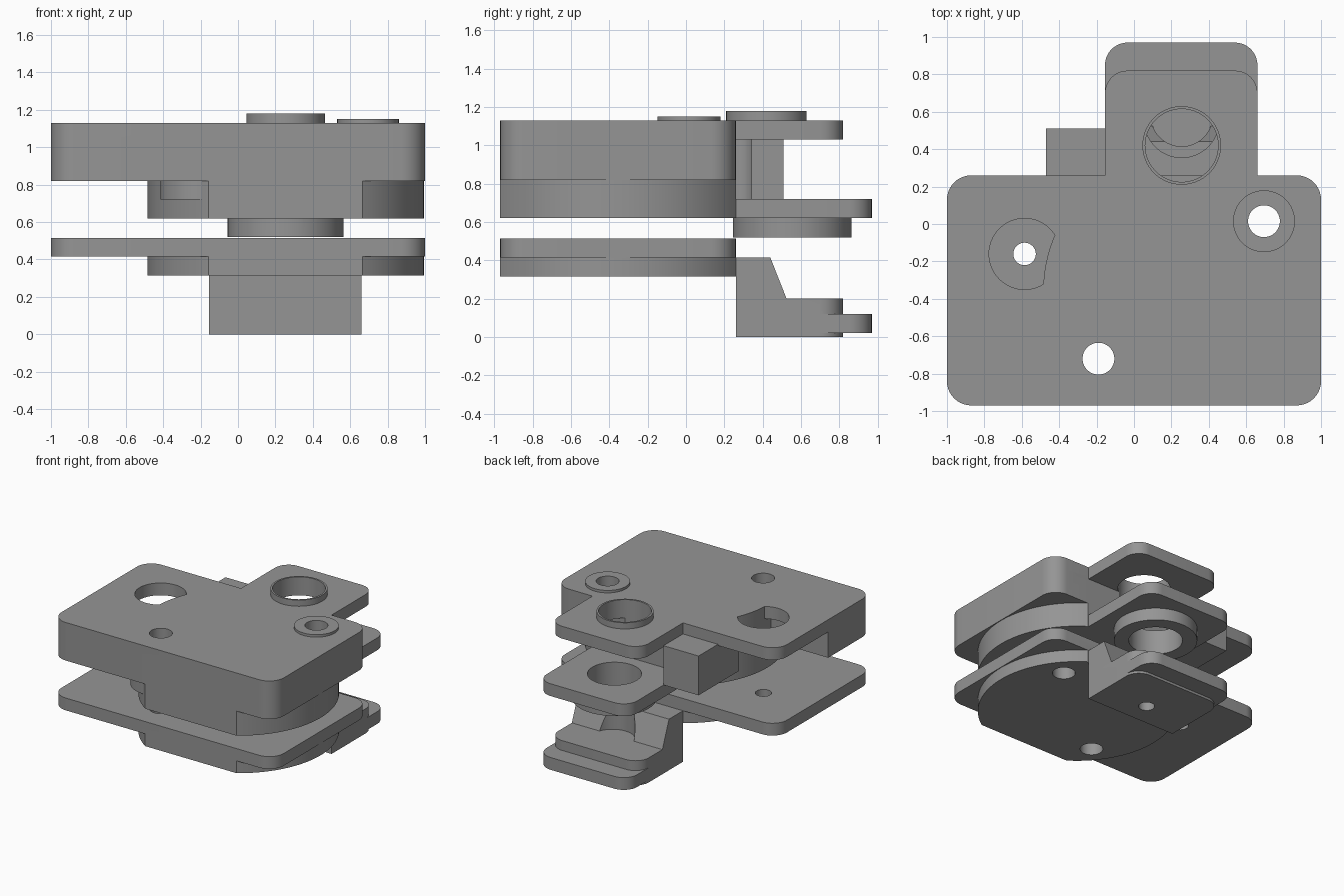
import bpy, bmesh, math

if "Cube" in bpy.data.objects:
    bpy.data.objects.remove(bpy.data.objects["Cube"])

grey = bpy.data.materials.new("grey")
grey.diffuse_color = (0.3, 0.3, 0.3, 1)
grey.use_nodes = True
grey.node_tree.nodes["Principled BSDF"].inputs["Base Color"].default_value = grey.diffuse_color


def arc(cx, cy, r, a0, a1, n):
    return [(cx + r * math.cos(math.radians(a0 + (a1 - a0) * i / n)),
             cy + r * math.sin(math.radians(a0 + (a1 - a0) * i / n))) for i in range(n + 1)]


def prism(name, pts, lo, hi, axis="z"):
    """Extrude a counter-clockwise outline; axis x reads the points as (y, z)."""
    bm = bmesh.new()
    place = (lambda p, h: (p[0], p[1], h)) if axis == "z" else (lambda p, h: (h, p[0], p[1]))
    face = bm.faces.new([bm.verts.new(place(p, lo)) for p in pts])
    ext = bmesh.ops.extrude_face_region(bm, geom=[face])
    move = (0, 0, hi - lo) if axis == "z" else (hi - lo, 0, 0)
    bmesh.ops.translate(bm, vec=move, verts=[v for v in ext["geom"] if isinstance(v, bmesh.types.BMVert)])
    bmesh.ops.recalc_face_normals(bm, faces=bm.faces)
    me = bpy.data.meshes.new(name)
    bm.to_mesh(me)
    bm.free()
    ob = bpy.data.objects.new(name, me)
    bpy.context.collection.objects.link(ob)
    me.materials.append(grey)
    return ob


def rounded(x0, x1, y0, y1, r, corners=(1, 1, 1, 1)):
    """Rectangle outline; corners are back right, back left, front left, front right."""
    pts = []
    for i, (x, y, sx, sy) in enumerate([(x1, y1, -1, -1), (x0, y1, 1, -1), (x0, y0, 1, 1), (x1, y0, -1, 1)]):
        pts += arc(x + sx * r, y + sy * r, r, 90 * i, 90 * i + 90, 10) if corners[i] else [(x, y)]
    return pts


def cyl(name, x, y, r, lo, hi, n=64):
    return prism(name, arc(x, y, r, 0, 360, n)[:-1], lo, hi)


def combine(ob, others, op):
    for other in others:
        bpy.context.view_layer.objects.active = ob
        m = ob.modifiers.new(op, "BOOLEAN")
        m.operation, m.solver, m.object = op, "EXACT", other
        bpy.ops.object.modifier_apply(modifier=m.name)
        bpy.data.objects.remove(other)


def finish(ob):
    bpy.ops.object.select_all(action="DESELECT")
    ob.select_set(True)
    bpy.context.view_layer.objects.active = ob
    bpy.ops.object.shade_smooth_by_angle(angle=math.radians(25))


# Shared outlines
PLATE = rounded(-1, 1, -0.97, 0.26, 0.13)
TX0, TX1 = -0.155, 0.66
CX, CY, R = 0.255, -0.355, 0.74
A = math.degrees(math.asin(0.615 / R))
DRUM = arc(CX, CY, R, -A, A, 40) + arc(CX, CY, R, 180 - A, 180 + A, 40)
BACK = (1, 1, 0, 0)


def tab(name, y1, lo, hi, y0=0.1):
    return prism(name, rounded(TX0, TX1, y0, y1, 0.12, BACK), lo, hi)


# Upper housing: top plate, thick skirt, clipped drum, tabs and bosses
upper = prism("upper_housing", PLATE, 1.03, 1.13)
skirt = prism("skirt", PLATE, 0.82, 1.05)
relief = prism("relief", rounded(-1.2, -0.2, -0.40, 0.6, 0.1, (0, 0, 0, 0)), 0.7, 1.03)
combine(skirt, [relief], "DIFFERENCE")
combine(upper, [
    skirt,
    prism("drum", DRUM, 0.62, 1.06),
    tab("top_tab", 0.82, 1.03, 1.13),
    tab("middle_tab", 0.97, 0.62, 0.72, 0.2),
    prism("side_block", rounded(-0.47, TX0, -0.05, 0.51, 0.1, (0, 0, 0, 0)), 0.72, 1.04),
    cyl("post_boss", -0.19, -0.72, 0.225, 0.72, 0.85),
    cyl("middle_collar", CX, 0.555, 0.31, 0.52, 0.65),
    cyl("top_collar", CX, 0.42, 0.21, 1.08, 1.18),
    cyl("small_collar", 0.695, 0.015, 0.165, 1.08, 1.15),
], "UNION")
# Round window, stopped by the drum wall
window = cyl("window", -0.585, -0.16, 0.19, 0.7, 1.3)
combine(window, [prism("window_stop", DRUM, 0.6, 1.4)], "DIFFERENCE")
combine(upper, [
    window,
    cyl("cut", -0.19, -0.72, 0.085, 0.4, 1.4),
    cyl("cut", 0.695, 0.015, 0.085, 0.4, 1.4),
    cyl("cut", CX, 0.42, 0.195, 0.9, 1.4),
    cyl("cut", CX, 0.555, 0.2, 0.4, 0.8),
    cyl("cut", -0.19, 0.265, 0.085, 0.5, 1.03),
], "DIFFERENCE")
finish(upper)

# Lower base: plate, clipped drum, sloped foot and toe plate
lower = prism("lower_base", PLATE, 0.415, 0.515)
combine(lower, [prism("base_drum", DRUM, 0.315, 0.45)], "UNION")
foot = tab("foot", 0.82, 0, 0.2, 0.26)
combine(foot, [
    prism("slope", [(0.26, 0.05), (0.52, 0.05), (0.525, 0.2), (0.44, 0.415), (0.26, 0.415)], TX0, TX1, "x"),
    tab("toe", 0.97, 0.02, 0.12, 0.4),
], "UNION")
# Rounded channel in the slope and the blind hole beneath
combine(foot, [
    cyl("cut", CX, 0.58, 0.165, 0.2, 0.6),
    cyl("cut", CX, 0.45, 0.06, -0.1, 0.1),
], "DIFFERENCE")
combine(lower, [foot], "UNION")
combine(lower, [
    cyl("cut", -0.19, -0.72, 0.085, 0.2, 0.7),
    cyl("cut", 0.695, 0.015, 0.085, 0.2, 0.7),
    cyl("cut", -0.585, -0.16, 0.06, 0.2, 0.7),
], "DIFFERENCE")
finish(lower)
